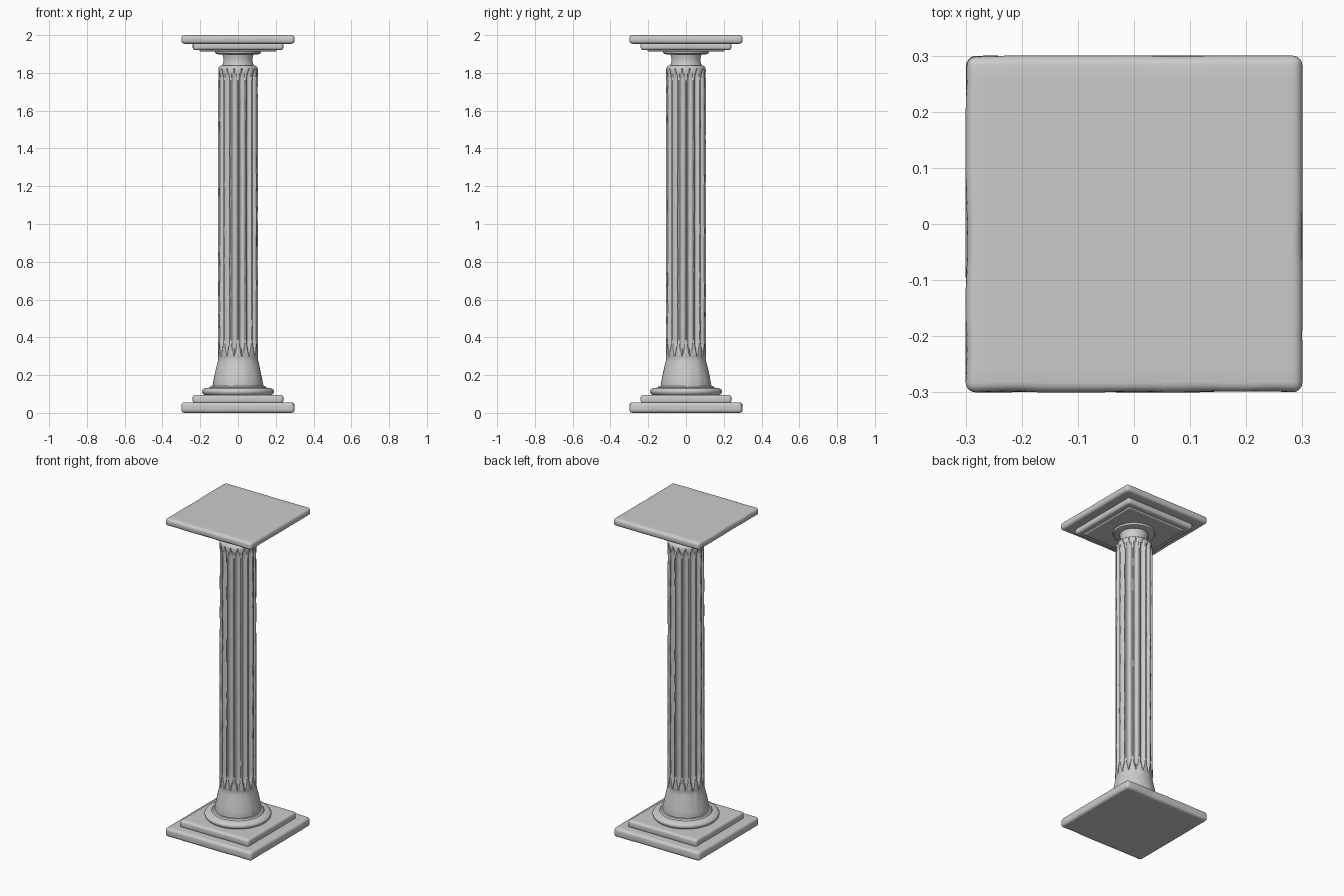
import bpy, bmesh, math
from mathutils import Vector, noise

if "Cube" in bpy.data.objects:
    bpy.data.objects.remove(bpy.data.objects["Cube"])

FLUTES = 16
SIDES = FLUTES * 12


def finish(bm, name, angle=40):
    bmesh.ops.recalc_face_normals(bm, faces=bm.faces)
    mesh = bpy.data.meshes.new(name)
    bm.to_mesh(mesh)
    bm.free()
    ob = bpy.data.objects.new(name, mesh)
    bpy.context.collection.objects.link(ob)
    bpy.ops.object.select_all(action='DESELECT')
    ob.select_set(True)
    bpy.context.view_layer.objects.active = ob
    bpy.ops.object.shade_smooth_by_angle(angle=math.radians(angle))
    return ob


def slab(name, half, z0, z1, bevel, wear=0.004):
    """Square stone slab with rounded, slightly worn edges."""
    bm = bmesh.new()
    bmesh.ops.create_cube(bm, size=1)
    for v in bm.verts:
        v.co = Vector((v.co.x * 2 * half, v.co.y * 2 * half,
                       z0 + (v.co.z + 0.5) * (z1 - z0)))
    bmesh.ops.bevel(bm, geom=bm.edges[:], offset=bevel, segments=4,
                    profile=0.5, affect='EDGES')
    # cross cuts give the wear something to bend
    inner = half - bevel
    for axis in (Vector((1, 0, 0)), Vector((0, 1, 0))):
        for i in range(1, 20):
            p = axis * (-inner + 2 * inner * i / 20)
            bmesh.ops.bisect_plane(bm, geom=bm.verts[:] + bm.edges[:] + bm.faces[:],
                                   plane_co=p, plane_no=axis)
    for v in bm.verts:
        n = max(0, noise.noise(v.co * 9 + Vector((half, z0 * 5, 3))))
        out = max(abs(v.co.x), abs(v.co.y))
        if out > inner:
            s = 1 - wear * 1.5 * n / half
            v.co.x *= s
            v.co.y *= s
    return finish(bm, name)


def lathe(name, profile, sides=64, radius=None):
    """Revolve (r, z) points; radius(r, angle, z) may reshape each ring."""
    bm = bmesh.new()
    rings = []
    for r, z in profile:
        ring = []
        for i in range(sides):
            a = 2 * math.pi * i / sides
            q = radius(r, a, z) if radius else r
            ring.append(bm.verts.new((q * math.cos(a), q * math.sin(a), z)))
        rings.append(ring)
    for lo, hi in zip(rings, rings[1:]):
        for i in range(sides):
            j = (i + 1) % sides
            bm.faces.new((lo[i], lo[j], hi[j], hi[i]))
    bm.faces.new(rings[0][::-1])
    bm.faces.new(rings[-1])
    return finish(bm, name)


def fluted(r, a, z):
    """Shaft radius: rounded grooves with tapering ends and light wear."""
    p = Vector((math.cos(a), math.sin(a), z * 3))
    t = (a * FLUTES / (2 * math.pi)) % 1.0
    u = abs(t - 0.5) / 0.34
    end = min((z - 0.30) / 0.07, (1.82 - z) / 0.04, 1)
    groove = 0
    if end > 0 and u < end:
        groove = 0.016 * math.sqrt(1 - (u / end) ** 2) * math.sqrt(end)
    return r - groove + 0.002 * noise.noise(p * 4)


# Stepped base
slab("base_plinth", 0.30, 0.0, 0.056, 0.017)
slab("base_step", 0.24, 0.05, 0.096, 0.014)
lathe("base_ring", [(0.17, 0.09), (0.183, 0.098), (0.19, 0.107), (0.191, 0.116),
                    (0.186, 0.125), (0.172, 0.131), (0.15, 0.134), (0.144, 0.142),
                    (0.12, 0.144)])

# Flared foot, fluted shaft and rounded shoulder in one lathed body
foot = [(0.132, 0.125), (0.134, 0.145), (0.128, 0.18), (0.121, 0.215),
        (0.113, 0.25), (0.107, 0.275), (0.1045, 0.295)]
steps = 100
body = [(0.106 - 0.001 * i / steps, 0.30 + 1.515 * i / steps) for i in range(steps + 1)]
shoulder = [(0.104, 1.823), (0.100, 1.832), (0.093, 1.838), (0.082, 1.84)]
lathe("fluted_shaft", foot + body + shoulder, SIDES, fluted)

# Neck and collar
lathe("neck", [(0.087, 1.83), (0.081, 1.845), (0.077, 1.86), (0.078, 1.88), (0.084, 1.905)])
lathe("collar", [(0.08, 1.898), (0.105, 1.898), (0.118, 1.902), (0.121, 1.908),
                 (0.121, 1.92)])

# Stepped capital
slab("capital_lower_step", 0.205, 1.913, 1.935, 0.007, 0.002)
slab("capital_step", 0.24, 1.921, 1.962, 0.014)
slab("capital_slab", 0.30, 1.954, 2.0, 0.017)
